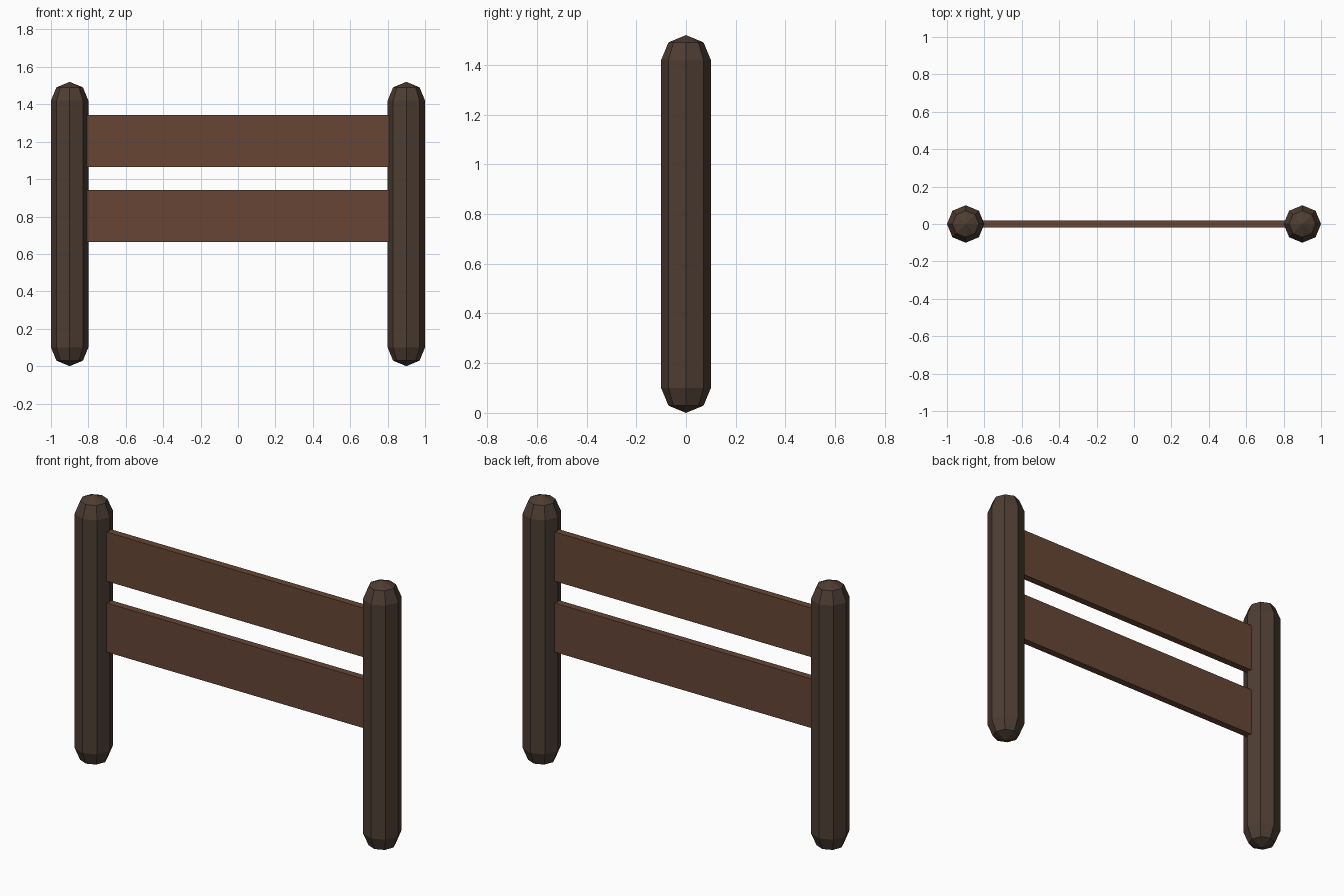
import bpy, bmesh
from mathutils import Matrix

if "Cube" in bpy.data.objects:
    bpy.data.objects.remove(bpy.data.objects["Cube"])


def material(name, color):
    m = bpy.data.materials.new(name)
    m.diffuse_color = (*color, 1)
    m.use_nodes = True
    m.node_tree.nodes["Principled BSDF"].inputs["Base Color"].default_value = m.diffuse_color
    return m


def add_object(name, bm, mat, location):
    mesh = bpy.data.meshes.new(name)
    bmesh.ops.recalc_face_normals(bm, faces=bm.faces)
    bm.to_mesh(mesh)
    bm.free()
    mesh.materials.append(mat)
    ob = bpy.data.objects.new(name, mesh)
    ob.location = location
    bpy.context.collection.objects.link(ob)


post_wood = material("dark_wood", (0.075, 0.047, 0.032))
upper_wood = material("upper_plank_wood", (0.135, 0.062, 0.033))
lower_wood = material("lower_plank_wood", (0.135, 0.060, 0.037))

RADIUS, HEIGHT = 0.10, 1.52

# Eight-sided posts: revolved profile with faceted dome ends
for side, x in (("left", -0.9), ("right", 0.9)):
    bm = bmesh.new()
    dome = RADIUS * 0.707
    profile = [(0, 0), (dome, RADIUS - dome), (RADIUS, RADIUS),
               (RADIUS, HEIGHT - RADIUS), (dome, HEIGHT - RADIUS + dome), (0, HEIGHT)]
    verts = [bm.verts.new((r, 0, z)) for r, z in profile]
    edges = [bm.edges.new(pair) for pair in zip(verts, verts[1:])]
    bmesh.ops.spin(bm, geom=verts + edges, axis=(0, 0, 1), cent=(0, 0, 0),
                   angle=6.283185307, steps=8)
    bmesh.ops.remove_doubles(bm, verts=bm.verts, dist=0.001)
    add_object(f"{side}_post", bm, post_wood, (x, 0, 0))

# Horizontal planks, ends tucked slightly into the posts
for name, z, mat in (("upper_plank", 1.203, upper_wood), ("lower_plank", 0.803, lower_wood)):
    bm = bmesh.new()
    bmesh.ops.create_cube(bm, size=1, matrix=Matrix.Diagonal((1.62, 0.04, 0.277, 1)))
    add_object(name, bm, mat, (0, 0, z))
